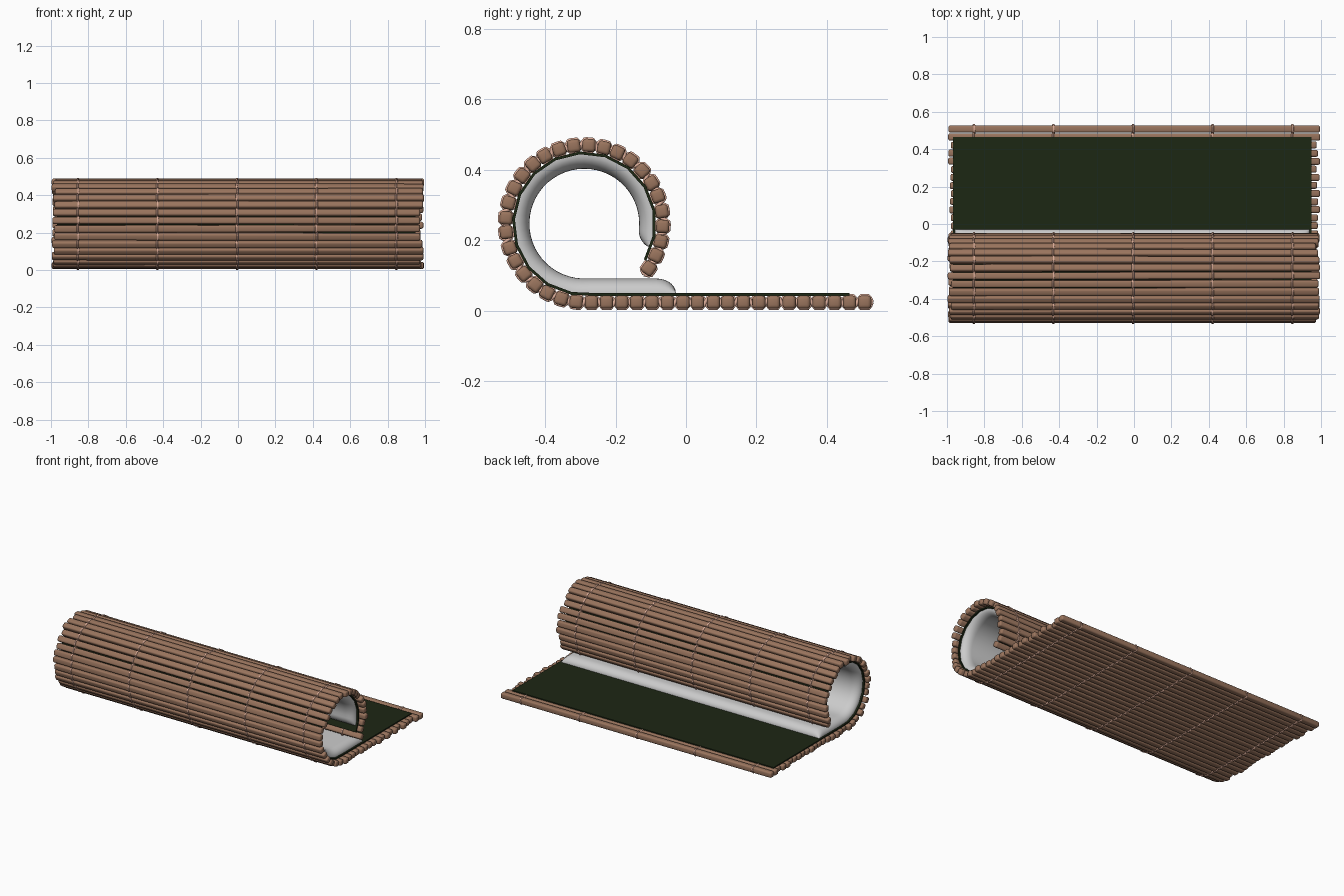
import bpy, bmesh, math, random
from mathutils import Matrix, Vector

if "Cube" in bpy.data.objects:
    bpy.data.objects.remove(bpy.data.objects["Cube"])

random.seed(4)
CY, CZ, R = -0.289, 0.247, 0.223      # roll centre and slat-centre radius
Y0 = 0.508                            # first slat on the flat end
FLAT = Y0 - CY
TOTAL = FLAT + math.radians(305) * R
N = 47
PITCH = TOTAL / (N - 1)


def path(s, off=0.0):
    """Point (y, z) and roll angle along the mat; off goes towards the inside."""
    if s < FLAT:
        return Y0 - s, CZ - R + off, 0.0
    t = (s - FLAT) / R
    r = R - off
    return CY - r * math.sin(t), CZ - r * math.cos(t), t


def material(name, rgb):
    m = bpy.data.materials.new(name)
    m.diffuse_color = (*rgb, 1)
    m.use_nodes = True
    m.node_tree.nodes["Principled BSDF"].inputs["Base Color"].default_value = m.diffuse_color
    return m


def finish(name, bm, mat=None, smooth=None):
    bmesh.ops.recalc_face_normals(bm, faces=bm.faces)
    me = bpy.data.meshes.new(name)
    bm.to_mesh(me)
    bm.free()
    ob = bpy.data.objects.new(name, me)
    bpy.context.collection.objects.link(ob)
    if mat:
        me.materials.append(mat)
    if smooth:
        bpy.ops.object.select_all(action='DESELECT')
        ob.select_set(True)
        bpy.context.view_layer.objects.active = ob
        bpy.ops.object.shade_smooth_by_angle(angle=math.radians(smooth))
    return ob


def slab(name, ss, xs, low, high, mat=None, smooth=None):
    """Closed slab following the path between offset functions low and high."""
    bm = bmesh.new()
    grids = []
    for f in (low, high):
        grids.append([[bm.verts.new((x, *path(s, f(s, x))[:2])) for x in xs] for s in ss])
    ns, nx = len(ss), len(xs)
    for g in grids:
        for i in range(ns - 1):
            for j in range(nx - 1):
                bm.faces.new((g[i][j], g[i + 1][j], g[i + 1][j + 1], g[i][j + 1]))
    a, b = grids
    for i in range(ns - 1):
        for j in (0, nx - 1):
            bm.faces.new((a[i][j], a[i + 1][j], b[i + 1][j], b[i][j]))
    for j in range(nx - 1):
        for i in (0, ns - 1):
            bm.faces.new((a[i][j], a[i][j + 1], b[i][j + 1], b[i][j]))
    return finish(name, bm, mat, smooth)


wood = material("bamboo", (0.32, 0.175, 0.11))
string = material("string", (0.72, 0.42, 0.32))
green = material("seaweed", (0.012, 0.02, 0.007))

# Bamboo slats: bevelled bars with slightly uneven ends
bm = bmesh.new()
for i in range(N):
    y, z, t = path(i * PITCH)
    x0 = -0.997 + random.uniform(0, 0.02)
    x1 = 0.997 - random.uniform(0, 0.025)
    m = (Matrix.Translation(((x0 + x1) / 2, y, z)) @ Matrix.Rotation(-t, 4, 'X')
         @ Matrix.Rotation(random.uniform(-0.0015, 0.0015), 4, 'Z')
         @ Matrix.Diagonal((x1 - x0, 0.0375, 0.037, 1)))
    bmesh.ops.create_cube(bm, size=1, matrix=m)
bmesh.ops.bevel(bm, geom=bm.edges[:], offset=0.010, segments=3, profile=0.5, affect='EDGES')
finish("bamboo_slats", bm, wood, 40)

# Binding strings: two strands weaving over and under the slats
for k, x in enumerate((-0.856, -0.431, -0.005, 0.42, 0.847)):
    cu = bpy.data.curves.new("binding_string", 'CURVE')
    cu.dimensions = '3D'
    cu.bevel_depth = 0.0055
    cu.bevel_resolution = 1
    cu.use_fill_caps = True
    for sign in (-1, 1):
        sp = cu.splines.new('POLY')
        n = N * 8 + 1
        sp.points.add(n - 1)
        for i in range(n):
            s = (-0.5 + i / 8) * PITCH
            w = 0.03 * math.cos(math.pi * s / PITCH)
            off = sign * max(-0.018, min(0.018, w))
            y, z, _ = path(s, off)
            sp.points[i].co = (x + 0.002 * sign, y, z, 1)
    cu.materials.append(string)
    bpy.context.collection.objects.link(bpy.data.objects.new(f"binding_string_{k + 1}", cu))

# Seaweed sheet: thin, flat-faced where it curls
END = FLAT + math.radians(301) * R
sheet_s = [0.043] + [FLAT + (END - FLAT) * (i - 0.5) / 14.5 for i in range(16)]
slab("seaweed_sheet", sheet_s, [-0.968, 0.948], lambda s, x: 0.0175,
     lambda s, x: 0.0255, green)

# Rice layer: smooth slab with rounded edges
S0, S1, X0, X1 = 0.537, FLAT + math.radians(290) * R, -0.957, 0.937
RAMP = 0.055


def height(s, x):
    h = 1.0
    for d in (s - S0, S1 - s, x - X0, X1 - x):
        t = max(0.0, min(1.0, d / RAMP))
        h *= math.sqrt(max(0.0, 1 - (1 - t) ** 2))
    return 0.026 + 0.041 * h


def samples(a, b, n):
    edge = [RAMP * (1 - math.cos(math.pi / 2 * i / 7)) for i in range(8)]
    mid = [a + RAMP + (b - a - 2 * RAMP) * i / n for i in range(1, n)]
    return [a + e for e in edge] + mid + [b - e for e in reversed(edge)]


slab("rice_layer", samples(S0, S1, 48), samples(X0, X1, 6),
     lambda s, x: 0.024, height, None, 50)
